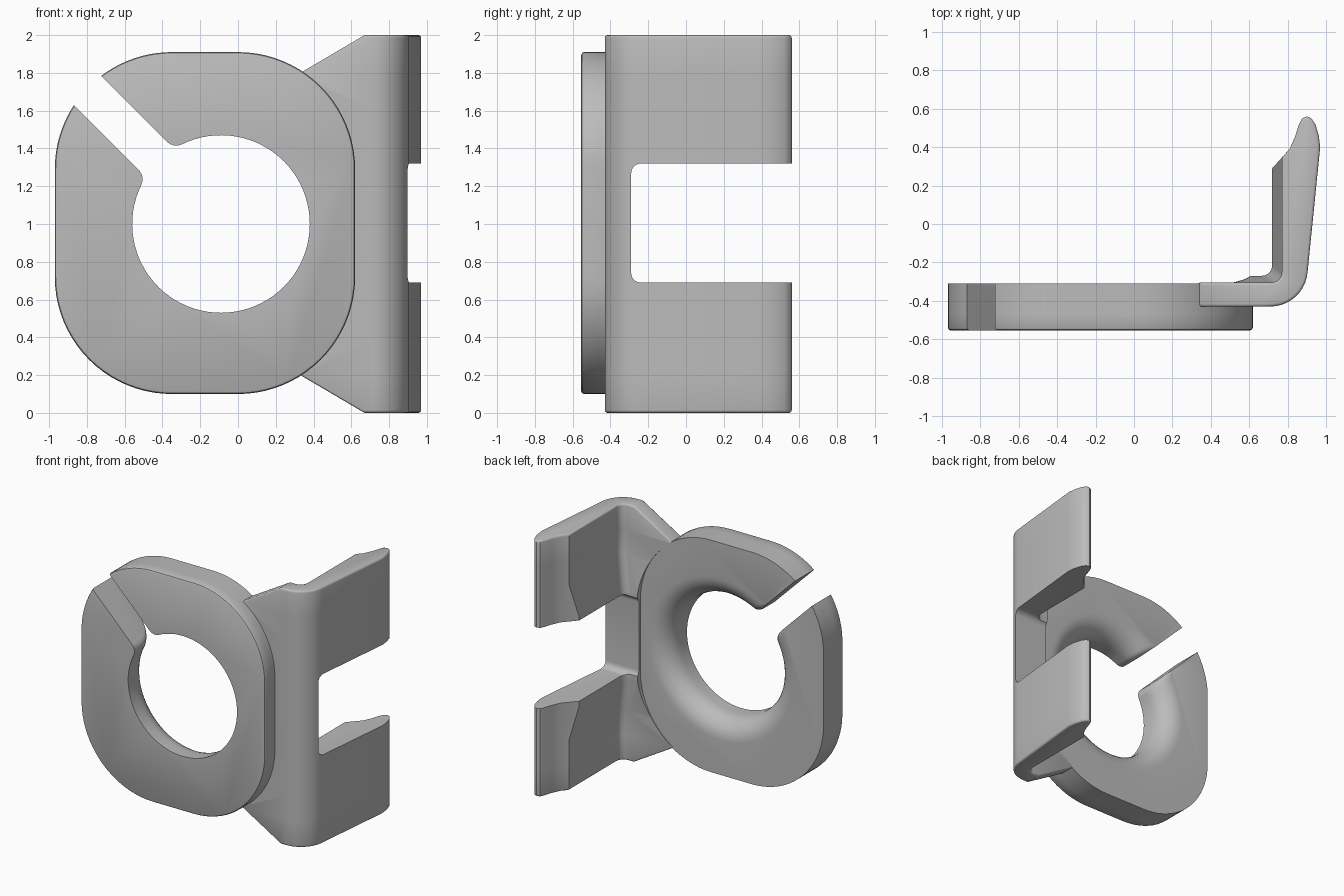
import bpy, bmesh
from math import sin, cos, asin, sqrt, pi, radians, degrees
from mathutils import Vector

old = bpy.data.objects.get("Cube")
if old:
    bpy.data.objects.remove(old)

grey = bpy.data.materials.new("light_grey")
grey.use_nodes = True
grey.diffuse_color = (0.5, 0.5, 0.5, 1)
grey.node_tree.nodes["Principled BSDF"].inputs["Base Color"].default_value = (0.5, 0.5, 0.5, 1)


def arc(cx, cz, r, a, b, n):
    """Points on an arc, angles in degrees."""
    return [(cx + r * cos(radians(a + (b - a) * i / n)),
             cz + r * sin(radians(a + (b - a) * i / n))) for i in range(n + 1)]


def loft(name, rings):
    """Skin equal-length rings of 3D points and cap both ends."""
    bm = bmesh.new()
    loops = [[bm.verts.new(p) for p in ring] for ring in rings]
    n = len(loops[0])
    for a, b in zip(loops, loops[1:]):
        for i in range(n):
            j = (i + 1) % n
            bm.faces.new((a[i], a[j], b[j], b[i]))
    bm.faces.new(loops[0][::-1])
    bm.faces.new(loops[-1])
    bmesh.ops.recalc_face_normals(bm, faces=bm.faces)
    mesh = bpy.data.meshes.new(name)
    bm.to_mesh(mesh)
    bm.free()
    mesh.materials.append(grey)
    ob = bpy.data.objects.new(name, mesh)
    bpy.context.collection.objects.link(ob)
    return ob


def activate(ob):
    bpy.ops.object.select_all(action='DESELECT')
    ob.select_set(True)
    bpy.context.view_layer.objects.active = ob


def add_bevel(ob, width, segments):
    m = ob.modifiers.new("Bevel", 'BEVEL')
    m.width, m.segments = width, segments
    m.limit_method, m.angle_limit = 'ANGLE', radians(50)
    m.use_clamp_overlap = False
    activate(ob)
    bpy.ops.object.modifier_apply(modifier=m.name)


def cut(ob, cutter):
    m = ob.modifiers.new("Cut", 'BOOLEAN')
    m.operation, m.solver, m.object = 'DIFFERENCE', 'EXACT', cutter
    activate(ob)
    bpy.ops.object.modifier_apply(modifier=m.name)
    bpy.data.objects.remove(cutter)


# Ring plate: rounded square with a round hole and a diagonal slot
HX, HZ = -0.09, 1.0            # hole centre
LEFT, RIGHT, LOW, HIGH = -0.35, 0.0, 0.72, 1.29   # corner centres
CORNER, HOLE, HALF_SLOT, NOSE = 0.62, 0.47, 0.106, 0.07


def rounded_square(r, start, end):
    return (arc(LEFT, HIGH, r, start, 180, 10) + arc(LEFT, LOW, r, 180, 270, 20)
            + arc(RIGHT, LOW, r, 270, 360, 20) + arc(RIGHT, HIGH, r, 0, 90, 20)
            + arc(LEFT, HIGH, r, 90, end, 10))


def ring_outline(inset, flare):
    r = CORNER - inset
    shift = ((LEFT - HX) + (HIGH - HZ)) / sqrt(2)
    pts = rounded_square(r, 135 + degrees(asin((HALF_SLOT + shift) / r)),
                         135 - degrees(asin((HALF_SLOT - shift) / r)))
    # Rounded noses where the slot opens into the hole
    hole = HOLE + flare
    side = HALF_SLOT + NOSE
    along = sqrt((hole + NOSE) ** 2 - side ** 2)
    turn = degrees(asin(side / (hole + NOSE)))
    s = 1 / sqrt(2)
    upper = (HX + s * (side - along), HZ + s * (side + along))
    lower = (HX - s * (side + along), HZ + s * (along - side))
    pts += arc(*upper, NOSE, 225, 315 - turn, 8)
    pts += arc(HX, HZ, hole, 135 - turn, 135 + turn - 360, 72)[1:-1]
    pts += arc(*lower, NOSE, -45 + turn, 45, 8)
    return pts


FRONT, BACK, LIP = -0.555, -0.31, 0.16
steps = [(FRONT, 0.015, 0), (FRONT + 0.005, 0.005, 0), (FRONT + 0.015, 0, 0)]
for i in range(9):
    a = i / 8 * pi / 2
    steps.append((BACK - LIP * (1 - sin(a)), 0, LIP * (1 - cos(a))))
ring = loft("ring_plate", [[(x, y, z) for x, z in ring_outline(inset, flare)]
                           for y, inset, flare in steps])


# Bracket: L-shaped profile with hooked tips and a thicker middle
def bracket_profile(start, thick):
    xi = 0.77 - 0.05 * thick
    yw = -0.305 + 0.035 * thick
    pts = [(start, -0.43)] + arc(0.71, -0.235, 0.195, -90, -5, 10)
    pts += [(0.97, 0.40), (0.963, 0.46), (0.945, 0.52), (0.925, 0.55),
            (0.90, 0.56), (0.875, 0.55), (0.86, 0.52), (0.837, 0.45), (0.81, 0.39)]
    pts += [(xi, 0.345 - 0.055 * thick)]
    pts += arc(xi - 0.055, yw + 0.055, 0.055, 0, -90, 6)
    return pts + [(start, yw)]


half = [(0, 0.67, 0), (0.2, 0.33, 0), (0.39, 0.33, 0), (0.65, 0.33, 1)]
levels = half + [(2 - z, x, t) for z, x, t in reversed(half)]
bracket = loft("clip_bracket", [[(x, y, z) for x, y in bracket_profile(start, t)]
                                for z, start, t in levels])
add_bevel(bracket, 0.015, 3)

# Window between the two arms, with rounded inner corners
corner = 0.05
window = [(0.8, 0.69), (0.8, 1.32)]
window += arc(-0.29 + corner, 1.32 - corner, corner, 90, 180, 6)
window += arc(-0.29 + corner, 0.69 + corner, corner, 180, 270, 6)
cut(bracket, loft("window_cutter", [[(x, y, z) for y, z in window] for x in (0.4, 1.2)]))

# Seat the bracket against the rim of the ring
seat = rounded_square(CORNER - 0.01, 135, 134)
cut(bracket, loft("seat_cutter", [[(x, y, z) for x, z in seat] for y in (-0.5, -0.1)]))

for ob in (ring, bracket):
    activate(ob)
    bpy.ops.object.shade_smooth_by_angle(angle=radians(35))
